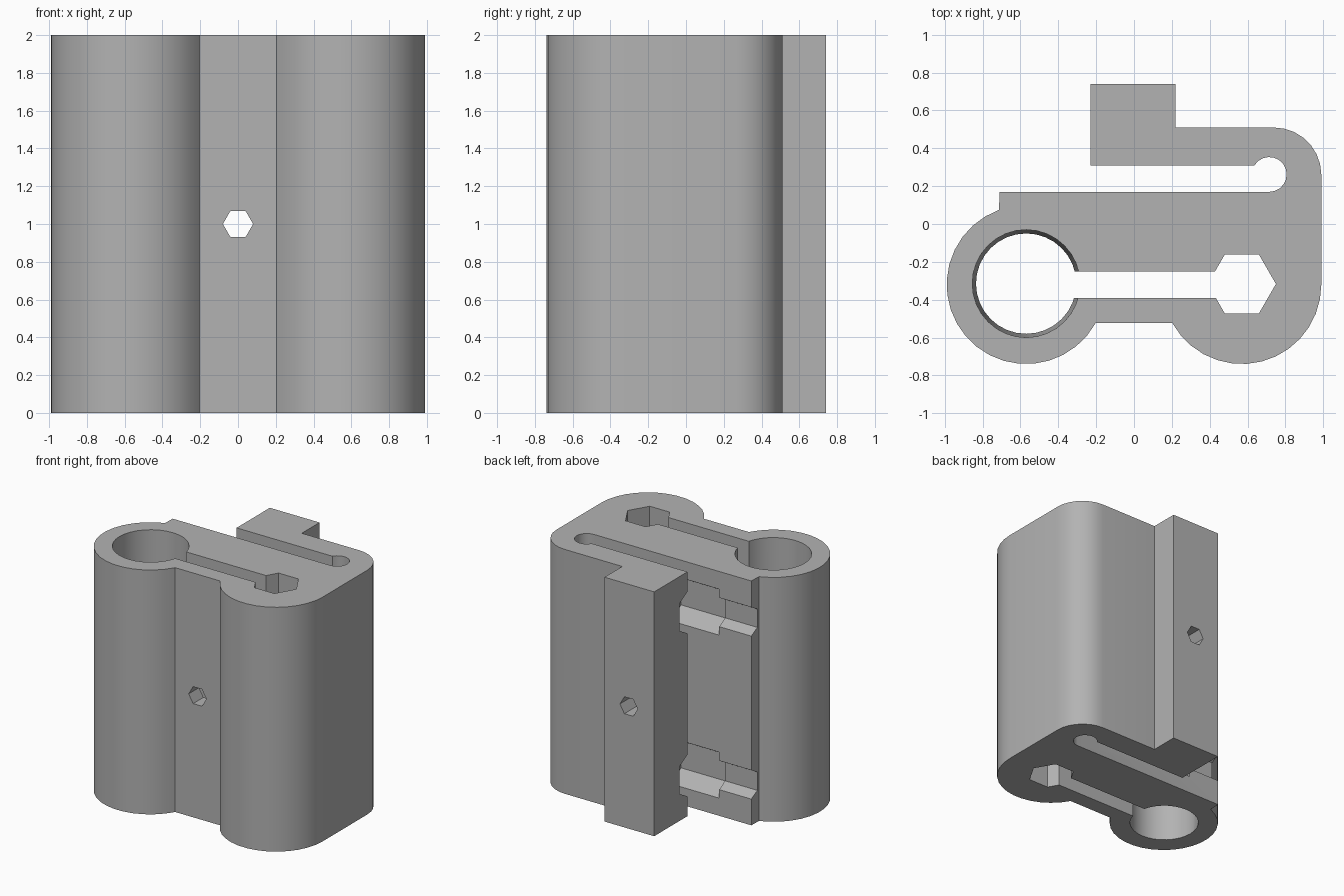
import bpy, bmesh
from math import cos, sin, radians, pi
from mathutils import Matrix, Vector

cube = bpy.data.objects.get("Cube")
if cube:
    bpy.data.objects.remove(cube, do_unlink=True)

grey = bpy.data.materials.new("plain grey")
grey.use_nodes = True
grey.diffuse_color = (0.45, 0.45, 0.45, 1)
grey.node_tree.nodes["Principled BSDF"].inputs["Base Color"].default_value = (0.45, 0.45, 0.45, 1)


def arc(cx, cy, r, start, end, steps):
    angles = [radians(start + (end - start) * i / steps) for i in range(steps + 1)]
    return [(cx + r * cos(a), cy + r * sin(a)) for a in angles]


def finish(name, bm):
    bmesh.ops.recalc_face_normals(bm, faces=bm.faces)
    mesh = bpy.data.meshes.new(name)
    bm.to_mesh(mesh)
    bm.free()
    mesh.materials.append(grey)
    obj = bpy.data.objects.new(name, mesh)
    bpy.context.collection.objects.link(obj)
    return obj


def prism(name, points, low, high):
    bm = bmesh.new()
    face = bm.faces.new([bm.verts.new((x, y, low)) for x, y in points])
    top = bmesh.ops.extrude_face_region(bm, geom=[face])["geom"]
    bmesh.ops.translate(bm, vec=(0, 0, high - low),
                        verts=[v for v in top if isinstance(v, bmesh.types.BMVert)])
    return finish(name, bm)


def rod(name, start, end, r1, r2, sides, spin=0):
    # Cylinder or cone between two points
    start, end = Vector(start), Vector(end)
    axis = end - start
    turn = axis.to_track_quat('Z', 'Y').to_matrix().to_4x4()
    place = Matrix.Translation((start + end) / 2) @ turn @ Matrix.Rotation(spin, 4, 'Z')
    bm = bmesh.new()
    bmesh.ops.create_cone(bm, cap_ends=True, segments=sides, radius1=r1, radius2=r2,
                          depth=axis.length, matrix=place)
    return finish(name, bm)


# Outline with the flexible arm, clamp tube and rounded hinge side
outline = [(-0.71, 0.17)]
outline += arc(0.715, 0.262, 0.092, -90, 148.5, 13)
outline += [(-0.23, 0.31), (-0.23, 0.74), (0.22, 0.74), (0.22, 0.51)]
outline += arc(0.74, 0.26, 0.25, 90, 0, 7)
outline += arc(0.57, -0.32, 0.42, 0, -151, 14)
outline += arc(-0.57, -0.32, 0.42, -29, -250, 20)
body = prism("clamp_body", outline, 0, 2)

# Vertical openings: tube bore, hinge hexagon and the slit joining them
cutters = [
    rod("tube_bore", (-0.57, -0.315, -0.02), (-0.57, -0.315, 2.02), 0.265, 0.285, 32),
    prism("hinge_hexagon", arc(0.57, -0.317, 0.18, 0, 300, 5), -0.03, 2.03),
    prism("slit", [(-0.5, -0.39), (0.5, -0.39), (0.5, -0.25), (-0.5, -0.25)], -0.04, 2.04),
    prism("screw_hole", arc(0, 0, 0.08, 0, 300, 5), -1, 1),
]
# Screw hole runs front to back
cutters[3].matrix_world = Matrix.Translation((0, 0, 1)) @ Matrix.Rotation(pi / 2, 4, 'X')

# Stepped hexagonal pockets across the gap behind the clamp
for z in (0.333, 1.667):
    for name, x1, x2, r in (("wide_pocket", -0.42, 0.02, 0.22),
                            ("narrow_pocket", -0.85, -0.4, 0.15)):
        bm = bmesh.new()
        ring = [(y, h) for y, h in arc(0.225, z, r, 30, 330, 5)]
        face = bm.faces.new([bm.verts.new((x1, y, h)) for y, h in ring])
        geom = bmesh.ops.extrude_face_region(bm, geom=[face])["geom"]
        bmesh.ops.translate(bm, vec=(x2 - x1, 0, 0),
                            verts=[v for v in geom if isinstance(v, bmesh.types.BMVert)])
        cutters.append(finish(name, bm))

bpy.context.view_layer.update()
bpy.ops.object.select_all(action='DESELECT')
body.select_set(True)
bpy.context.view_layer.objects.active = body
for cutter in cutters:
    cutter.hide_render = True
    mod = body.modifiers.new(cutter.name, 'BOOLEAN')
    mod.operation, mod.solver, mod.object = 'DIFFERENCE', 'EXACT', cutter
    bpy.ops.object.modifier_apply(modifier=mod.name)
for cutter in cutters:
    bpy.data.objects.remove(cutter, do_unlink=True)

body.data.materials.clear()
body.data.materials.append(grey)
for poly in body.data.polygons:
    poly.material_index = 0
bpy.ops.object.shade_smooth_by_angle(angle=radians(25))
